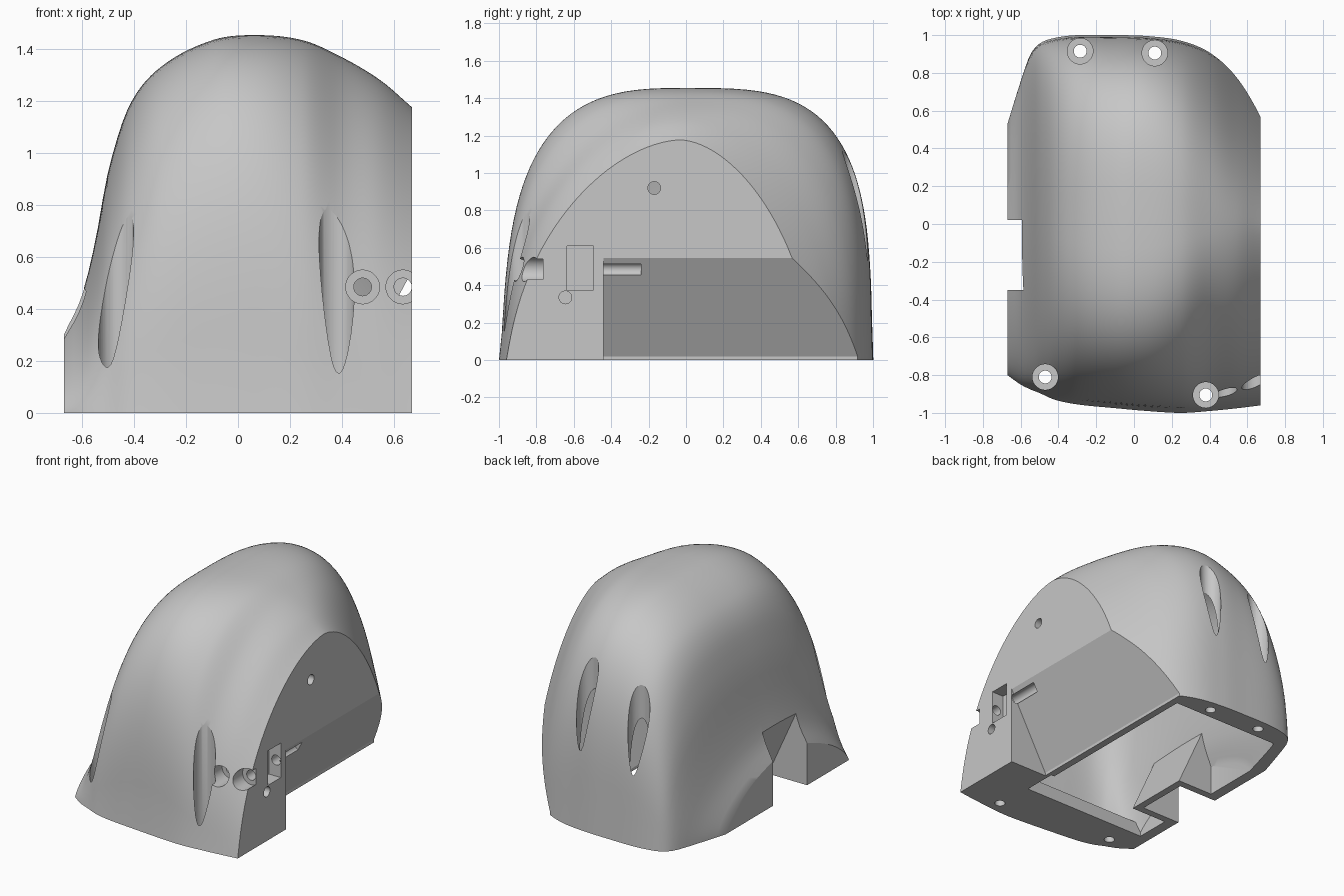
import bpy, bmesh, math
from mathutils import Matrix, Vector

cube = bpy.data.objects.get("Cube")
if cube:
    bpy.data.objects.remove(cube, do_unlink=True)

grey = bpy.data.materials.new("plain grey")
grey.use_nodes = True
grey.diffuse_color = (0.57, 0.57, 0.57, 1)
grey.node_tree.nodes["Principled BSDF"].inputs["Base Color"].default_value = (0.57, 0.57, 0.57, 1)

# Arch stations: x, front reach, back reach, height, crown y, front and back squareness
STATIONS = [
    (-.67, .80, .53, .325, -.15, 1.5, 1.6),
    (-.60, .85, .755, .46, -.1, 1.75, 1.9),
    (-.55, .875, .895, .66, -.05, 2, 2.3),
    (-.50, .895, .955, .93, 0, 2.2, 2.7),
    (-.42, .93, .985, 1.18, 0, 2.4, 3),
    (-.30, .955, 1, 1.33, 0, 2.75, 3.3),
    (-.10, .975, 1, 1.435, 0, 3, 3.4),
    (.07, .99, .995, 1.455, 0, 2.95, 3.4),
    (.25, 1, .97, 1.435, 0, 2.55, 3),
    (.40, .99, .91, 1.37, 0, 2.1, 2.5),
    (.55, .975, .80, 1.28, -.02, 1.9, 2),
    (.67, .96, .685, 1.177, -.03, 1.75, 1.75),
]
SLICES, STEPS = 72, 64


def station(x):
    """Smoothly interpolated arch parameters at x."""
    last = len(STATIONS) - 1
    i = max(k for k in range(last) if STATIONS[k][0] <= x + 1e-6)

    def tangent(k, j):
        a, b = STATIONS[max(k - 1, 0)], STATIONS[min(k + 1, last)]
        return (b[j] - a[j]) / (b[0] - a[0])

    p, q = STATIONS[i], STATIONS[i + 1]
    w = q[0] - p[0]
    t = min(max((x - p[0]) / w, 0), 1)
    u = t * t * (3 - 2 * t)
    return [p[j] * (1 - u) + q[j] * u
            + w * (t * (1 - t) ** 2 * tangent(i, j) - t * t * (1 - t) * tangent(i + 1, j))
            for j in range(1, 7)]


def make_object(name, bm):
    bmesh.ops.recalc_face_normals(bm, faces=bm.faces)
    mesh = bpy.data.meshes.new(name)
    bm.to_mesh(mesh)
    bm.free()
    mesh.materials.append(grey)
    obj = bpy.data.objects.new(name, mesh)
    bpy.context.collection.objects.link(obj)
    return obj


def dome(name, inner=False):
    """Loft the arches along x into a closed solid."""
    bm = bmesh.new()
    rings = []
    for s in range(SLICES + 1):
        x = -.67 + 1.34 * s / SLICES
        front, back, height, crown, nf, nb = station(x)
        if inner:
            x *= .89
            front, back, height = front - .14, back - .068, height - .09
        ring = []
        for k in range(STEPS + 1):
            a = math.pi * k / STEPS
            c, n = math.cos(a), (nf if k < STEPS / 2 else nb)
            z = height * abs(math.sin(a)) ** (2 / n) if 0 < k < STEPS else 0
            # The skirt leans inwards a little just above the base
            lean = 1 - (.02 if c > 0 else .008) * (1 - math.exp(-z / .12))
            reach = (front + crown) if c > 0 else (back - crown)
            y = crown - math.copysign(reach * lean * abs(c) ** (2 / n), c)
            ring.append((x, y, z))
        if inner:
            ring = [(x, ring[0][1], -.1)] + ring + [(x, ring[-1][1], -.1)]
        rings.append([bm.verts.new(p) for p in ring])
    for a, b in zip(rings, rings[1:]):
        for k in range(len(a)):
            m = (k + 1) % len(a)
            bm.faces.new((a[k], a[m], b[m], b[k]))
    bm.faces.new(rings[0])
    bm.faces.new(rings[-1])
    return make_object(name, bm)


def prism(name, outline, y0, y1):
    """Extrude an x-z outline along y."""
    bm = bmesh.new()
    face = bm.faces.new([bm.verts.new((x, y0, z)) for x, z in outline])
    new = bmesh.ops.extrude_face_region(bm, geom=[face])["geom"]
    bmesh.ops.translate(bm, vec=(0, y1 - y0, 0),
                        verts=[v for v in new if isinstance(v, bmesh.types.BMVert)])
    return make_object(name, bm)


def block(name, x0, x1, y0, y1, z0, z1):
    return prism(name, [(x0, z0), (x1, z0), (x1, z1), (x0, z1)], y0, y1)


def bore(name, start, end, radius):
    """Cylinder between two points."""
    a, b = Vector(start), Vector(end)
    d = b - a
    matrix = Matrix.Translation((a + b) / 2) @ d.to_track_quat("Z", "Y").to_matrix().to_4x4()
    bm = bmesh.new()
    bmesh.ops.create_cone(bm, cap_ends=True, segments=40, radius1=radius, radius2=radius,
                          depth=d.length, matrix=matrix)
    return make_object(name, bm)


def cut(target, cutter):
    """Subtract the cutter and discard it."""
    mod = target.modifiers.new("cut", "BOOLEAN")
    mod.operation, mod.solver, mod.object = "DIFFERENCE", "EXACT", cutter
    bpy.context.view_layer.objects.active = target
    bpy.ops.object.modifier_apply(modifier=mod.name)
    bpy.data.objects.remove(cutter, do_unlink=True)


def slope(shift):
    return [(.385 + shift, -.3), (.385 + shift, .02), (.67 + shift, .545),
            (.955 + shift, 1.07), (1.3, 1.07), (1.3, -.3)]


def notch(shift):
    return [(-.375 + shift, -.3), (-.375 + shift, 0), (-.605 + shift, .51),
            (-.835 + shift, 1.02), (-1.2, 1.02), (-1.2, -.3)]


shell = dome("shell")
cavity = dome("cavity", inner=True)

# Sloped undercut and side notch, with walls left around them
cut(shell, prism("undercut", slope(0), -.44, 1.3))
cut(shell, prism("side_notch", notch(0), -.35, .02))
cut(cavity, prism("undercut_wall", slope(-.05), -.41, 1.3))
cut(cavity, prism("notch_wall", notch(.05), -.40, .07))

# Solid front corner, and base flanges at front and back
cut(cavity, block("corner_block", .36, 1, -1.2, -.39, -.3, .68))
cut(cavity, block("front_flange", -1, 1, -1.2, -.645, -.3, .09))
cut(cavity, block("back_flange", -1, 1, .835, 1.2, -.3, .09))
cut(shell, cavity)

# Upright screw holes with deep counterbores that break through the skin
for x, y in [(-.47, -.81), (.38, -.905), (-.285, .915), (.11, .905)]:
    cut(shell, bore("screw_counterbore", (x, y, .08), (x, y, 1.7), .068))
    cut(shell, bore("screw_hole", (x, y, -.1), (x, y, .2), .034))

# Front screw holes: one into the cavity, one running out through the undercut
for x, depth in [(.48, -.3), (.635, -.24)]:
    cut(shell, bore("front_counterbore", (x, -1.2, .485), (x, -.765, .485), .065))
    cut(shell, bore("front_hole", (x, -.8, .485), (x, depth, .485), .034))

# Nut pocket and pin holes in the flat side
cut(shell, block("nut_pocket", .58, .8, -.635, -.495, .375, .61))
for y, z in [(-.17, .92), (-.645, .335)]:
    cut(shell, bore("pin_hole", (.5, y, z), (.8, y, z), .034))

bpy.ops.object.select_all(action="DESELECT")
shell.select_set(True)
bpy.context.view_layer.objects.active = shell
bpy.ops.object.shade_smooth_by_angle(angle=math.radians(23))
